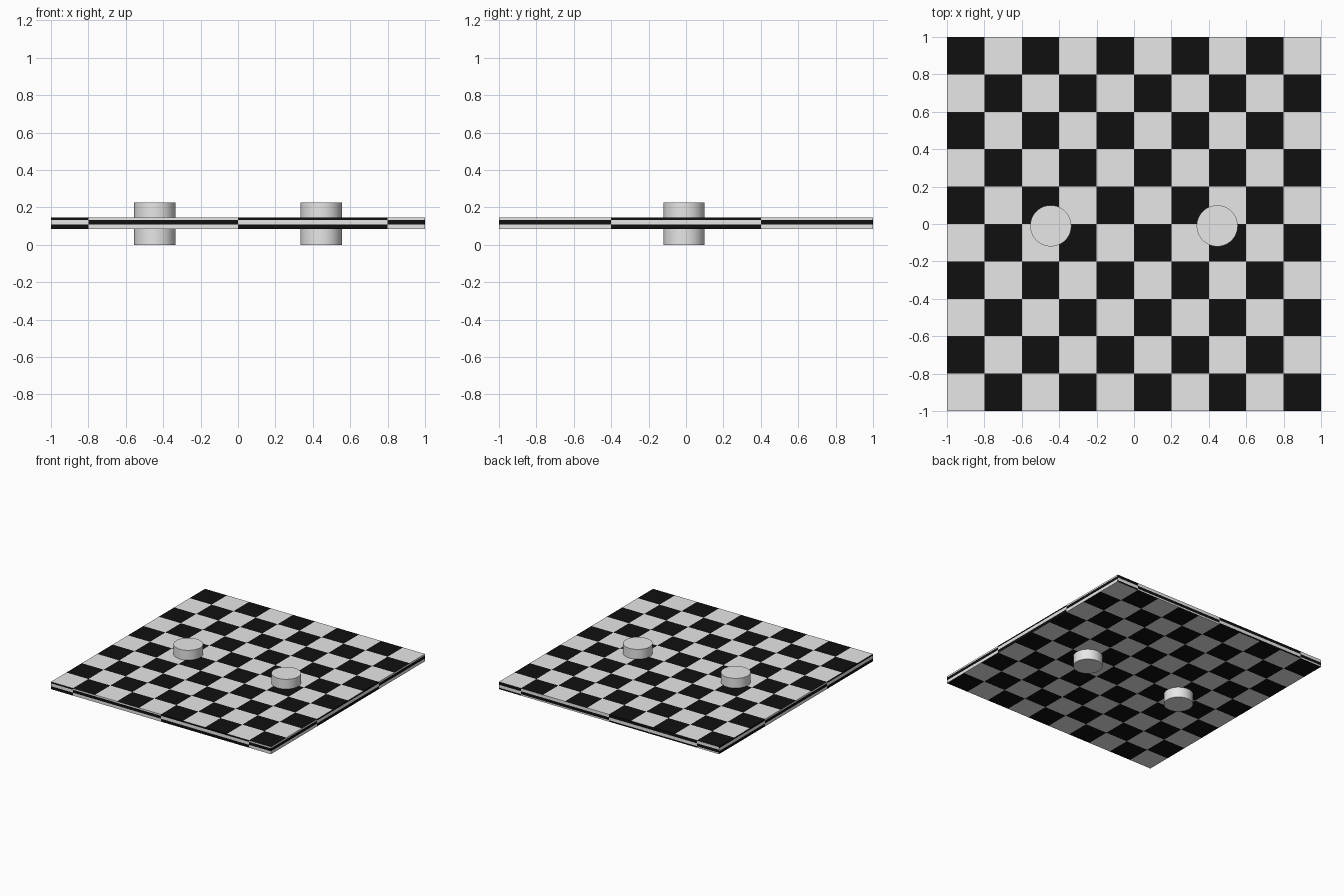
import bpy, bmesh, math
from mathutils import Vector

if "Cube" in bpy.data.objects:
    bpy.data.objects.remove(bpy.data.objects["Cube"])


def material(name, value):
    m = bpy.data.materials.new(name)
    m.diffuse_color = (value, value, value, 1)
    m.use_nodes = True
    m.node_tree.nodes["Principled BSDF"].inputs["Base Color"].default_value = m.diffuse_color
    return m


light = material("light_grey", 0.8)
black = material("black", 0.005)

Z0, Z1 = 0.085, 0.145
H = Z1 - Z0
bm = bmesh.new()


def panel(origin, u, v, us, vs, dark):
    """Chequered rectangle: cuts us, vs are fractions along the edges u and v.
    dark is the cell parity that is painted black."""
    o, u, v = Vector(origin), Vector(u), Vector(v)
    grid = [[bm.verts.new(o + u * a + v * b) for b in vs] for a in us]
    for i in range(len(us) - 1):
        for j in range(len(vs) - 1):
            f = bm.faces.new((grid[i][j], grid[i + 1][j],
                              grid[i + 1][j + 1], grid[i][j + 1]))
            f.material_index = 1 if (i + j) % 2 == dark else 0


tenths = [i / 10 for i in range(11)]
four = [0, 0.1, 0.5, 0.9, 1]      # columns on front and back edges
three = [0, 0.3, 0.7, 1]          # columns on left and right edges
rows = [0, 0.4, 0.8, 1]           # stripes up the edge

# top and bottom of the board
panel((-1, -1, Z1), (2, 0, 0), (0, 2, 0), tenths, tenths, 1)
panel((-1, -1, Z0), (0, 2, 0), (2, 0, 0), tenths, tenths, 1)
# edges of the board
panel((-1, -1, Z0), (2, 0, 0), (0, 0, H), four, rows, 0)
panel((1, -1, Z0), (0, 2, 0), (0, 0, H), three, rows, 1)
panel((-1, 1, Z0), (0, -2, 0), (0, 0, H), three, rows, 0)
panel((-1, 1, Z1), (2, 0, 0), (0, 0, -H), four, rows, 1)

mesh = bpy.data.meshes.new("board")
bm.to_mesh(mesh)
bm.free()
mesh.materials.append(light)
mesh.materials.append(black)
board = bpy.data.objects.new("board", mesh)
bpy.context.collection.objects.link(board)

# two round pegs running through the board
for side, x in (("left", -0.445), ("right", 0.445)):
    bpy.ops.mesh.primitive_cylinder_add(vertices=48, radius=0.11, depth=0.225,
                                        location=(x, -0.01, 0.1125))
    peg = bpy.context.object
    peg.name = side + "_peg"
    peg.data.materials.append(light)
    bpy.ops.object.shade_smooth_by_angle(angle=math.radians(30))
